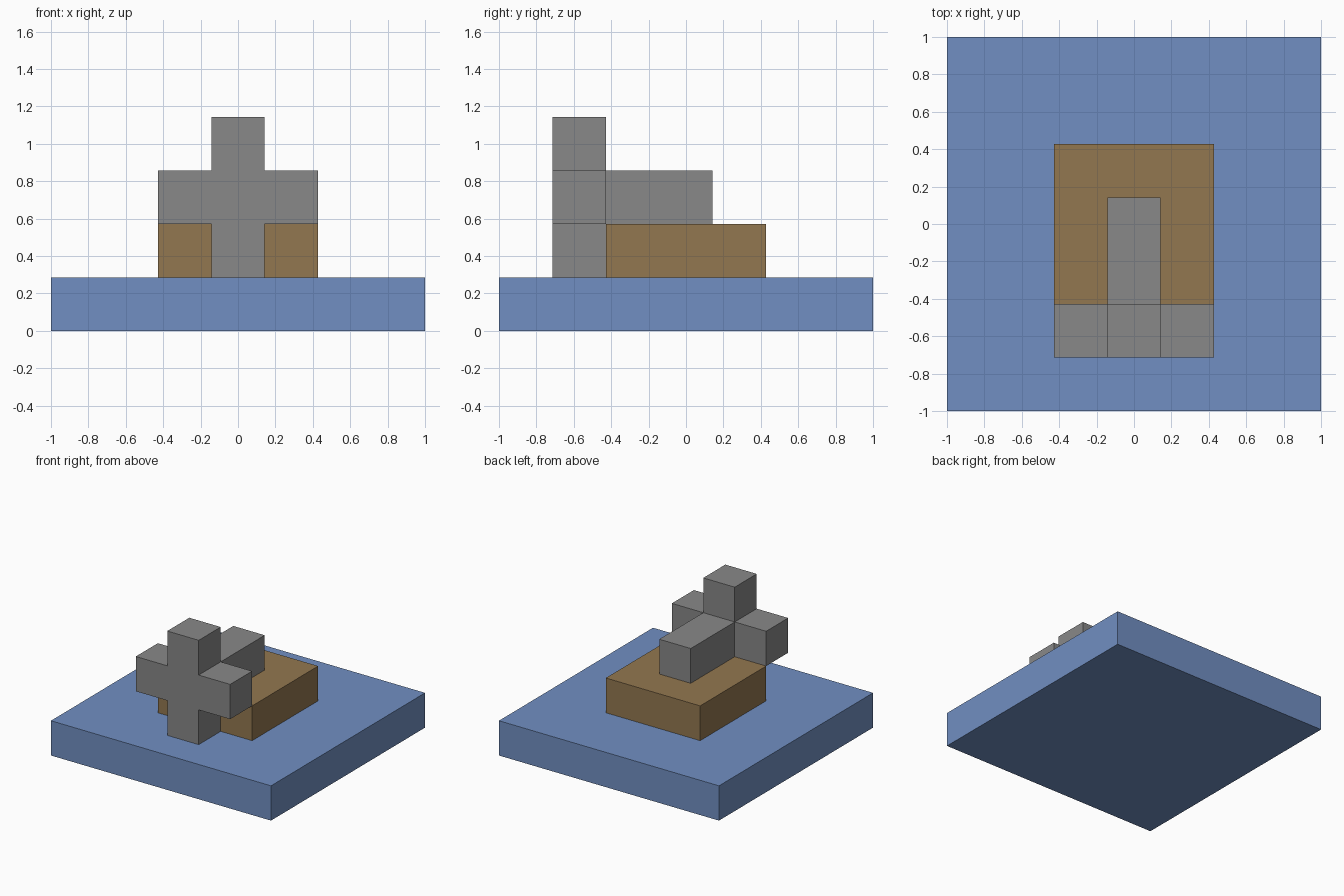
import bpy
import bmesh
from mathutils import Vector

if "Cube" in bpy.data.objects:
    bpy.data.objects.remove(bpy.data.objects["Cube"], do_unlink=True)

U = 2 / 7  # one block; the base is seven blocks wide


def material(name, rgb):
    mat = bpy.data.materials.new(name)
    mat.use_nodes = True
    mat.diffuse_color = (*rgb, 1)
    mat.node_tree.nodes["Principled BSDF"].inputs["Base Color"].default_value = (*rgb, 1)
    return mat


blue = material("water_blue", (0.165, 0.275, 0.54))
brown = material("earth_brown", (0.29, 0.185, 0.08))
grey = material("stone_grey", (0.246, 0.246, 0.246))


def prism(name, outline, y0, y1, mat):
    """Extrude an x-z outline from y0 to y1, all in blocks."""
    bm = bmesh.new()
    face = bm.faces.new([bm.verts.new((x * U, y0 * U, z * U)) for x, z in outline])
    result = bmesh.ops.extrude_face_region(bm, geom=[face])
    verts = [v for v in result["geom"] if isinstance(v, bmesh.types.BMVert)]
    bmesh.ops.translate(bm, verts=verts, vec=Vector((0, (y1 - y0) * U, 0)))
    bmesh.ops.recalc_face_normals(bm, faces=bm.faces)
    mesh = bpy.data.meshes.new(name)
    bm.to_mesh(mesh)
    bm.free()
    mesh.materials.append(mat)
    obj = bpy.data.objects.new(name, mesh)
    bpy.context.collection.objects.link(obj)
    return obj


def block(name, half, y0, y1, z0, z1, mat):
    return prism(name, [(-half, z0), (half, z0), (half, z1), (-half, z1)], y0, y1, mat)


# Wide base slab and the raised bed on it
block("base_slab", 3.5, -3.5, 3.5, 0, 1, blue)
block("raised_bed", 1.5, -1.5, 1.5, 1, 2, brown)

# Upright cross at the front: right half outline, mirrored to the other side
half_cross = [(0.5, 1), (0.5, 2), (1.5, 2), (1.5, 3), (0.5, 3), (0.5, 4)]
cross = half_cross + [(-x, z) for x, z in reversed(half_cross)]
prism("upright_cross", cross, -2.5, -1.5, grey)

# Long bar running back from the cross over the bed
block("rear_bar", 0.5, -1.5, 0.5, 2, 3, grey)
